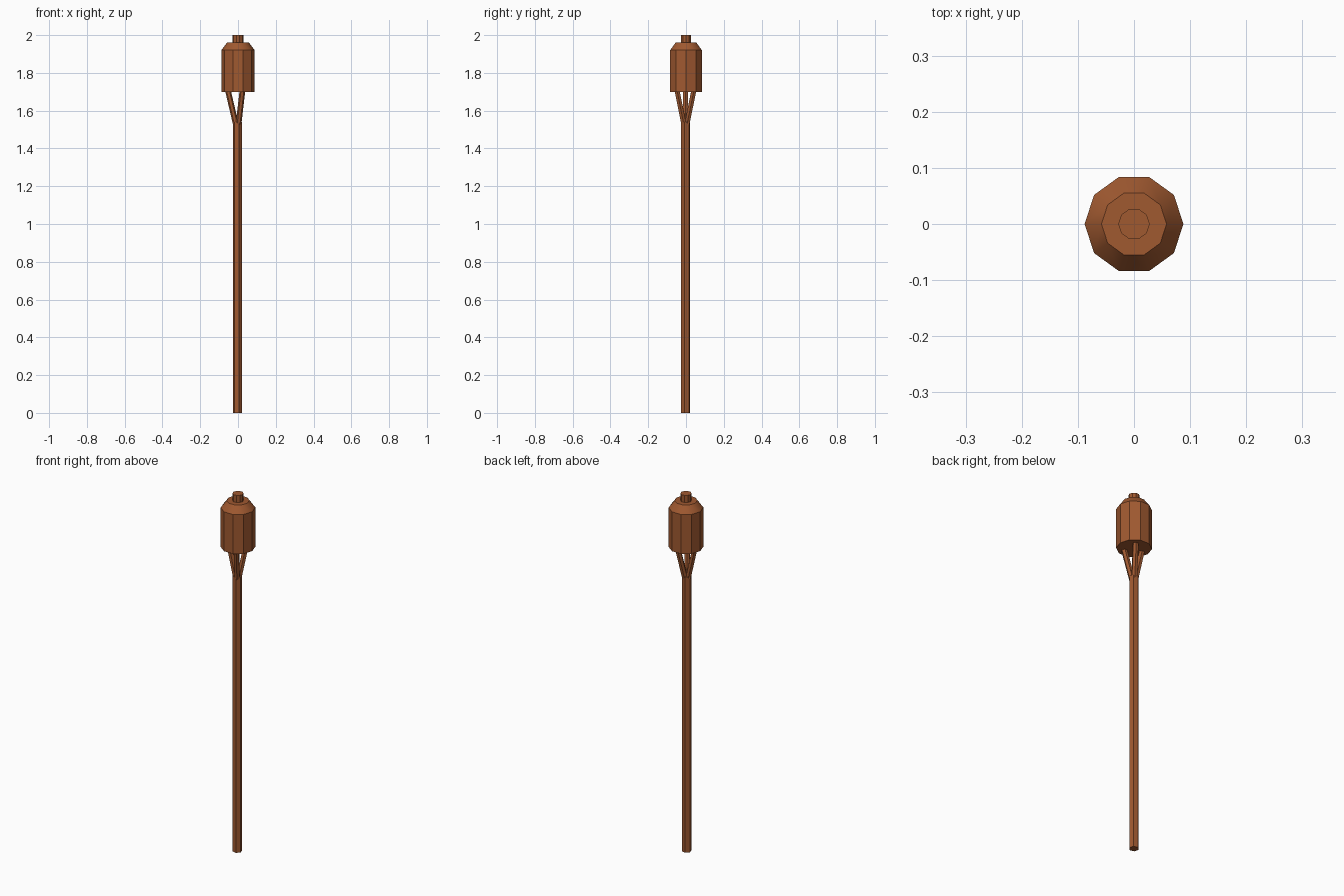
import bpy, math
from mathutils import Vector

if "Cube" in bpy.data.objects:
    bpy.data.objects.remove(bpy.data.objects["Cube"])

wood = bpy.data.materials.new("brown bamboo")
wood.diffuse_color = (0.35, 0.10, 0.03, 1)
wood.use_nodes = True
wood.node_tree.nodes["Principled BSDF"].inputs["Base Color"].default_value = wood.diffuse_color


def finish(obj, name):
    obj.name = name
    obj.data.materials.append(wood)
    bpy.ops.object.shade_smooth_by_angle(angle=math.radians(30))
    return obj


def rod(name, a, b, r, sides, r2=None, turn=0.0):
    a, b = Vector(a), Vector(b)
    d = b - a
    bpy.ops.mesh.primitive_cone_add(vertices=sides, radius1=r, radius2=r if r2 is None else r2,
                                    depth=d.length, location=(a + b) / 2)
    o = bpy.context.object
    o.rotation_euler = (0, 0, turn) if d.xy.length < 1e-6 else d.to_track_quat('Z', 'Y').to_euler()
    return finish(o, name)


# Pole
cx, cy = -0.002, -0.003
rod("pole", (cx, cy, 0), (cx, cy, 1.54), 0.025, 6, turn=math.radians(17))

# Three split struts carrying the head
for i in range(3):
    t = math.pi + i * math.tau / 3
    c, s = math.cos(t), math.sin(t)
    rod("strut", (cx + 0.010 * c, cy + 0.010 * s, 1.53),
        (cx + 0.052 * c, cy + 0.052 * s, 1.71), 0.015, 6)

# Ten-sided head: canister, sloped lid and wick
turn = math.pi / 2
rod("canister", (0, 0, 1.70), (0, 0, 1.92), 0.088, 10, turn=turn)
rod("lid", (0, 0, 1.92), (0, 0, 1.96), 0.088, 10, r2=0.058, turn=turn)
rod("wick", (0, 0, 1.95), (0, 0, 2.0), 0.028, 10, turn=turn)
